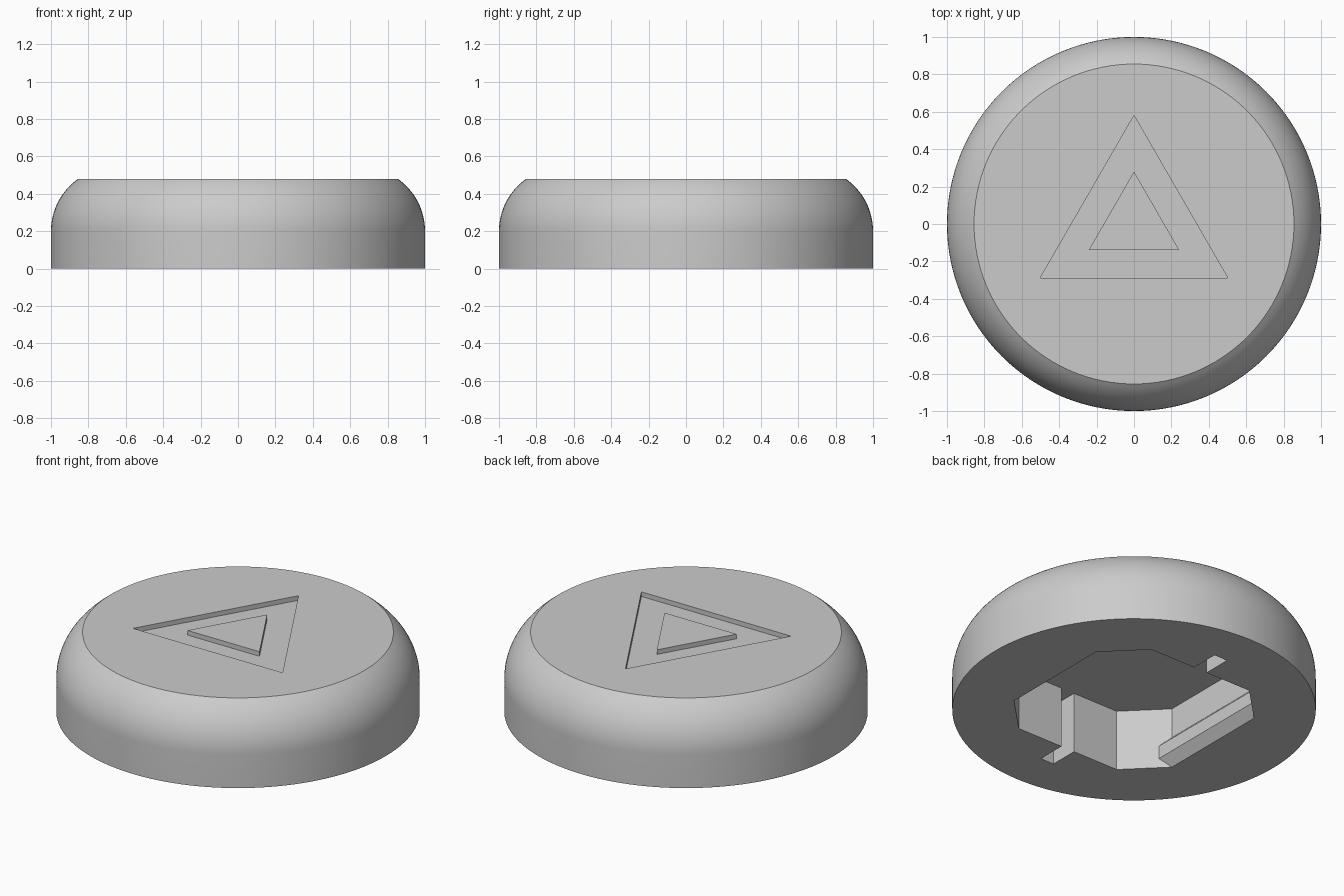
import bpy, bmesh
from math import sin, cos, pi, radians

cube = bpy.data.objects.get("Cube")
if cube:
    bpy.data.objects.remove(cube)

grey = bpy.data.materials.new("plain grey")
grey.use_nodes = True
grey.diffuse_color = (0.6, 0.6, 0.6, 1)
grey.node_tree.nodes["Principled BSDF"].inputs["Base Color"].default_value = (0.6, 0.6, 0.6, 1)

HEIGHT = 0.48


def loft(name, rings, cyclic=False):
    """Skin matching rings of points; cap the ends, or join last to first."""
    bm = bmesh.new()
    loops = [[bm.verts.new(p) for p in ring] for ring in rings]
    pairs = list(zip(loops, loops[1:]))
    if cyclic:
        pairs.append((loops[-1], loops[0]))
    else:
        bm.faces.new(loops[0])
        bm.faces.new(loops[-1])
    n = len(loops[0])
    for a, b in pairs:
        for i in range(n):
            j = (i + 1) % n
            bm.faces.new((a[i], a[j], b[j], b[i]))
    bmesh.ops.recalc_face_normals(bm, faces=bm.faces)
    mesh = bpy.data.meshes.new(name)
    bm.to_mesh(mesh)
    bm.free()
    mesh.materials.append(grey)
    obj = bpy.data.objects.new(name, mesh)
    bpy.context.collection.objects.link(obj)
    return obj


def polygon(radius, z, sides, start=pi / 2):
    return [(radius * cos(start + 2 * pi * i / sides),
             radius * sin(start + 2 * pi * i / sides), z) for i in range(sides)]


def carve(target, cutter):
    cutter.hide_render = True
    mod = target.modifiers.new("carve", "BOOLEAN")
    mod.operation = "DIFFERENCE"
    mod.solver = "EXACT"
    mod.object = cutter
    bpy.ops.object.select_all(action="DESELECT")
    bpy.context.view_layer.objects.active = target
    target.select_set(True)
    bpy.ops.object.modifier_apply(modifier=mod.name)
    bpy.data.objects.remove(cutter)


# Body: straight wall, then a rounded shoulder cut off by the flat top
STRAIGHT, ROUND, STEPS = 0.2, 0.343, 14
sweep = radians(54.7)
rings = [polygon(1, 0, 128)]
for i in range(STEPS + 1):
    t = sweep * i / STEPS
    rings.append(polygon(1 - ROUND + ROUND * cos(t), STRAIGHT + ROUND * sin(t), 128))
rings[-1] = [(x, y, HEIGHT) for x, y, z in rings[-1]]
body = loft("button_body", rings)

# Triangular groove in the top, leaving a raised triangle in the middle
floor, above = HEIGHT - 0.028, HEIGHT + 0.1
carve(body, loft("groove_cutter", [
    polygon(0.58, floor, 3), polygon(0.58, above, 3),
    polygon(0.28, above, 3), polygon(0.28, floor, 3)], cyclic=True))

# Socket underneath: chamfered square with a snap ridge on the two x sides
HALF, FLAT, DEPTH, RIDGE = 0.567, 0.351, 0.37, 0.051


def socket_ring(inset, z):
    hx, hy = HALF - inset, FLAT + inset
    quarter = [(hx, hy), (FLAT, HALF)]
    left = [(-x, y) for x, y in reversed(quarter)]
    half = quarter + left
    return [(x, y, z) for x, y in half + [(-x, -y) for x, y in half]]


carve(body, loft("socket_cutter", [
    socket_ring(0, -0.1), socket_ring(0, 0), socket_ring(RIDGE, 0.058),
    socket_ring(RIDGE, 0.137), socket_ring(0, 0.188), socket_ring(0, DEPTH)]))

# Narrow key slots at the front and back of the socket
for side in (-1, 1):
    carve(body, loft("slot_cutter", [
        [(-0.045, side * 0.4, z), (0.045, side * 0.4, z),
         (0.045, side * 0.743, z), (-0.045, side * 0.743, z)]
        for z in (-0.1, DEPTH)]))

bpy.ops.object.shade_smooth_by_angle(angle=radians(25))
